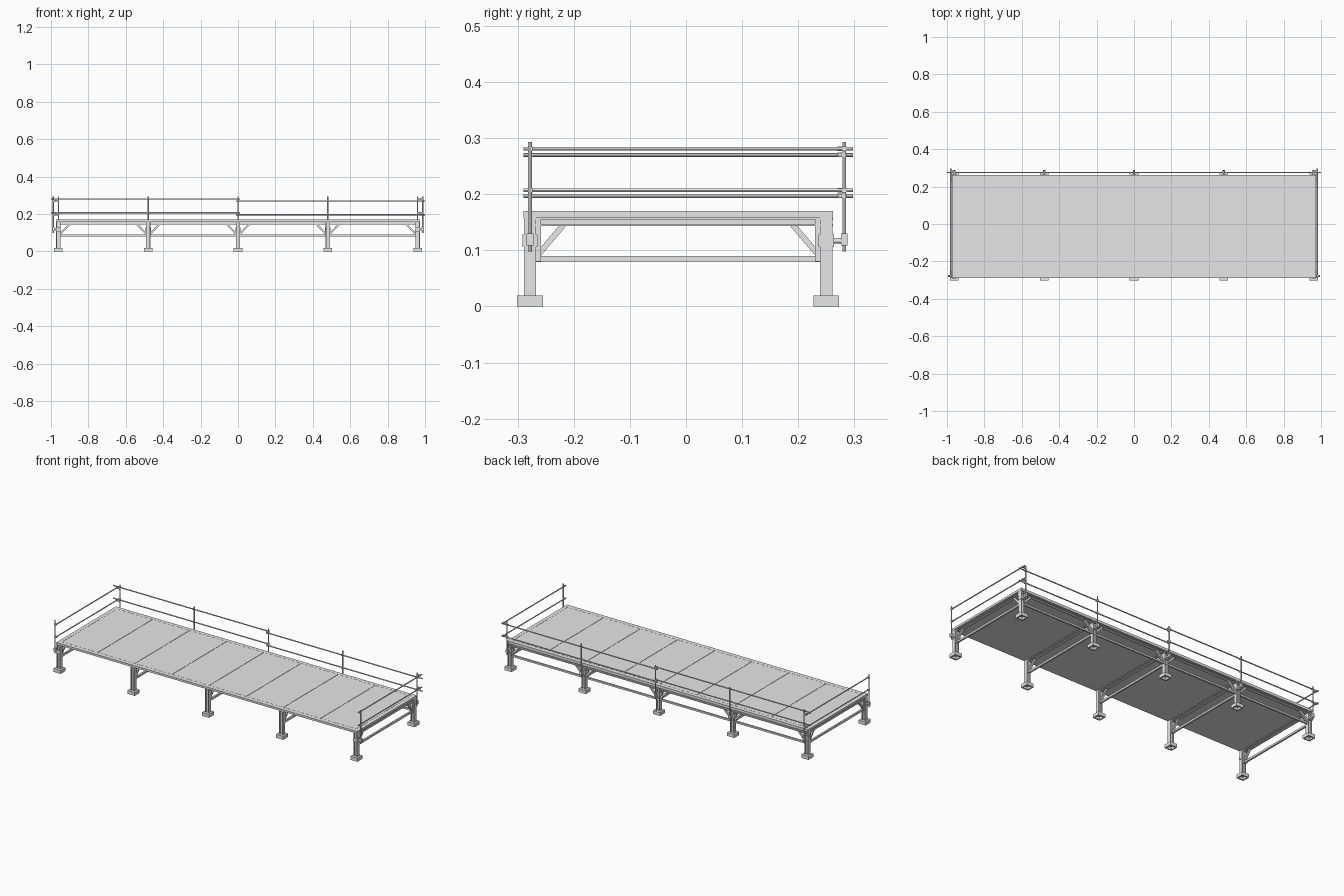
import bpy, bmesh
from mathutils import Vector, Matrix

cube = bpy.data.objects.get("Cube")
if cube:
    bpy.data.objects.remove(cube, do_unlink=True)

steel = bpy.data.materials.new("light_grey_steel")
steel.use_nodes = True
steel.diffuse_color = (0.8, 0.8, 0.8, 1)
steel.node_tree.nodes["Principled BSDF"].inputs["Base Color"].default_value = (0.8, 0.8, 0.8, 1)


def add_box(bm, x0, x1, y0, y1, z0, z1):
    size = Matrix.Diagonal((x1 - x0, y1 - y0, z1 - z0, 1))
    mid = Matrix.Translation(((x0 + x1) / 2, (y0 + y1) / 2, (z0 + z1) / 2))
    bmesh.ops.create_cube(bm, size=1, matrix=mid @ size)


def add_bar(bm, a, b, width, side):
    """Square bar from a to b, with one face turned towards side."""
    a, b, side = Vector(a), Vector(b), Vector(side)
    d = (b - a).normalized()
    m = Matrix((d, side, d.cross(side))).transposed().to_4x4()
    size = Matrix.Diagonal(((b - a).length, width, width, 1))
    bmesh.ops.create_cube(bm, size=1, matrix=Matrix.Translation((a + b) / 2) @ m @ size)


def add_tube(bm, a, b, radius=0.0033):
    a, b = Vector(a), Vector(b)
    turn = (b - a).to_track_quat('Z', 'Y').to_matrix().to_4x4()
    bmesh.ops.create_cone(bm, cap_ends=True, segments=12, radius1=radius, radius2=radius,
                          depth=(b - a).length, matrix=Matrix.Translation((a + b) / 2) @ turn)


def finish(name, bm, smooth=False):
    mesh = bpy.data.meshes.new(name)
    bm.to_mesh(mesh)
    bm.free()
    mesh.materials.append(steel)
    ob = bpy.data.objects.new(name, mesh)
    bpy.context.collection.objects.link(ob)
    if smooth:
        bpy.ops.object.select_all(action='DESELECT')
        ob.select_set(True)
        bpy.context.view_layer.objects.active = ob
        bpy.ops.object.shade_smooth_by_angle()


FRAMES = [-0.96, -0.48, 0, 0.48, 0.96]
FRONT, BACK = -0.278, 0.25
DECK_X, DECK_Y0, DECK_Y1 = 0.973, -0.29, 0.262
BEAM, UNDER, TOP = 0.143, 0.158, 0.17

# Deck: edge frame, base sheet and panels with hairline joints
bm = bmesh.new()
add_box(bm, -DECK_X, DECK_X, DECK_Y0, DECK_Y1, UNDER, TOP - 0.002)
add_box(bm, -DECK_X, DECK_X, DECK_Y0, -0.266, TOP - 0.002, TOP)
add_box(bm, -DECK_X, DECK_X, 0.24, DECK_Y1, TOP - 0.002, TOP)
for s in (-1, 1):
    add_box(bm, *sorted((s * 0.951, s * DECK_X)), -0.266, 0.24, TOP - 0.002, TOP)
finish("deck_base", bm)

bm = bmesh.new()
gap = 0.001
for i in range(8):
    x0 = max(-0.951, -0.96 + i * 0.24) + gap
    x1 = min(0.951, -0.72 + i * 0.24) - gap
    add_box(bm, x0, x1, -0.266 + gap, 0.24 - gap, TOP - 0.002, TOP)
finish("deck_panels", bm)

# Feet: shallow boxes open at the bottom
bm = bmesh.new()
half, wall, height = 0.023, 0.007, 0.02
for x in FRAMES:
    for y in (FRONT, BACK):
        add_box(bm, x - half, x + half, y - half, y + half, height - 0.004, height)
        for s in (-1, 1):
            o, i = s * half, s * (half - wall)
            add_box(bm, *sorted((x + o, x + i)), y - half, y + half, 0, height - 0.004)
            add_box(bm, x - half + wall, x + half - wall, *sorted((y + o, y + i)), 0, height - 0.004)
finish("feet", bm)

# Legs: H sections with an inner stiffener plate
bm = bmesh.new()
for x in FRAMES:
    for y, inward in ((FRONT, 1), (BACK, -1)):
        for s in (-1, 1):
            add_box(bm, *sorted((x + s * 0.012, x + s * 0.008)), y - 0.011, y + 0.011, height, UNDER)
        add_box(bm, x - 0.008, x + 0.008, y - 0.002, y + 0.002, height, UNDER)
        add_box(bm, x - 0.008, x + 0.008, *sorted((y + inward * 0.011, y + inward * 0.02)), 0.08, UNDER)
finish("legs", bm)

# Cross frames: I beam, lower tie and diagonal braces at each pair of legs
bm = bmesh.new()
for x in FRAMES:
    add_box(bm, x - 0.010, x + 0.010, -0.267, 0.239, BEAM, BEAM + 0.003)
    add_box(bm, x - 0.010, x + 0.010, -0.267, 0.239, UNDER - 0.003, UNDER)
    add_box(bm, x - 0.003, x + 0.003, -0.267, 0.239, BEAM, UNDER)
    add_box(bm, x - 0.005, x + 0.005, -0.267, 0.239, 0.079, 0.09)
    for y, inward in ((FRONT, 1), (BACK, -1)):
        add_bar(bm, (x, y + inward * 0.016, 0.094), (x, y + inward * 0.06, 0.146), 0.010, (1, 0, 0))
finish("cross_frames", bm)

# Rear long beam, lower tie and braces
bm = bmesh.new()
add_box(bm, -0.96, 0.96, 0.239, DECK_Y1, BEAM, BEAM + 0.003)
add_box(bm, -0.96, 0.96, 0.247, 0.253, BEAM, UNDER)
add_box(bm, -0.96, 0.96, 0.239, DECK_Y1, UNDER - 0.003, UNDER)
add_box(bm, -0.95, 0.95, 0.245, 0.255, 0.08, 0.09)
for x in FRAMES:
    for s in (-1, 1):
        if abs(x + s * 0.06) < 0.96:
            add_bar(bm, (x + s * 0.01, BACK, 0.094), (x + s * 0.06, BACK, 0.146), 0.010, (0, 1, 0))
finish("rear_frame", bm)

# Railing posts, their brackets on the legs and the clamps
POST_Z0, POST_Z1, REAR_Y = 0.098, 0.293, 0.282
posts, brackets = bmesh.new(), bmesh.new()
for x in FRAMES:
    add_tube(posts, (x, REAR_Y, POST_Z0), (x, REAR_Y, POST_Z1))
    add_box(brackets, x - 0.014, x + 0.014, 0.236, 0.264, 0.106, 0.128)
    add_tube(brackets, (x, 0.26, 0.117), (x, 0.284, 0.117), 0.005)
    add_box(brackets, x - 0.006, x + 0.006, 0.276, 0.288, 0.109, 0.13)
for s in (-1, 1):
    x = s * 0.988
    add_tube(posts, (x, FRONT, POST_Z0), (x, FRONT, POST_Z1))
    add_box(brackets, s * 0.96 - 0.014, s * 0.96 + 0.014, FRONT - 0.013, FRONT + 0.013, 0.106, 0.128)
    add_tube(brackets, (s * 0.965, FRONT, 0.117), (x, FRONT, 0.117), 0.005)
    add_box(brackets, x - 0.006, x + 0.006, FRONT - 0.006, FRONT + 0.006, 0.109, 0.13)
finish("railing_posts", posts, True)
finish("railing_brackets", brackets)

# Handrails and mid rails, staggered in height where they lap, with couplers
rails, couplers = bmesh.new(), bmesh.new()
RAIL_Y, RAIL_X = 0.275, 0.980
HIGH, LOW = (0.281, 0.207), (0.27, 0.197)
for s, rear_heights, end_heights in ((-1, HIGH, LOW), (1, LOW, HIGH)):
    for z in rear_heights:
        add_tube(rails, (-s * 0.01, RAIL_Y, z), (s, RAIL_Y, z))
        for x in (0, s * 0.48, s * 0.96):
            add_box(couplers, x - 0.004, x + 0.004, RAIL_Y - 0.005, REAR_Y + 0.003, z - 0.004, z + 0.004)
    for z in end_heights:
        x = s * RAIL_X
        add_tube(rails, (x, -0.29, z), (x, 0.298, z))
        add_box(couplers, *sorted((x - s * 0.004, s * 0.991)), FRONT - 0.004, FRONT + 0.004, z - 0.004, z + 0.004)
        add_box(couplers, *sorted((s * 0.96, x + s * 0.004)), REAR_Y - 0.004, REAR_Y + 0.004, z - 0.004, z + 0.004)
finish("guard_rails", rails, True)
finish("rail_couplers", couplers)
